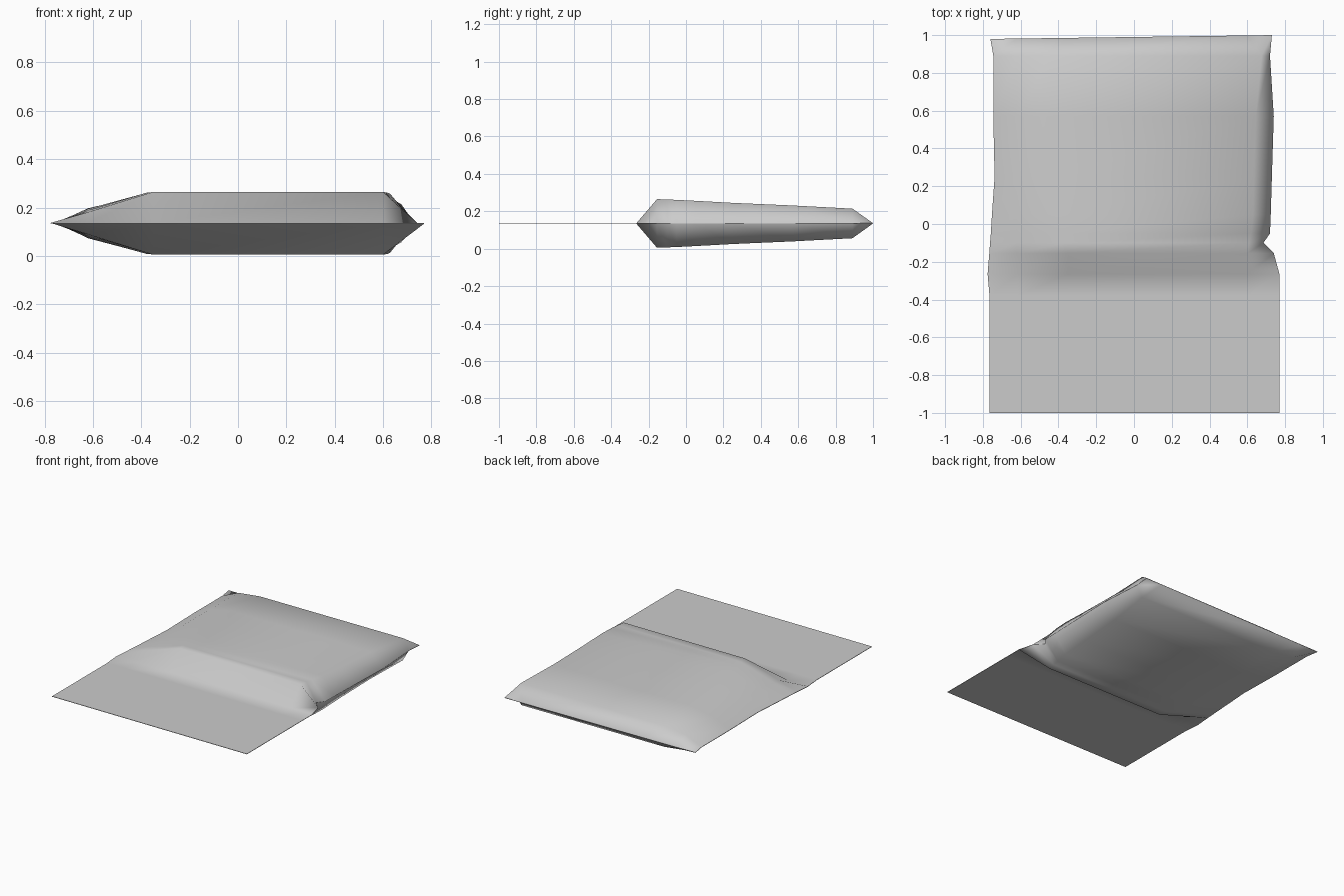
import bpy, bmesh

if "Cube" in bpy.data.objects:
    bpy.data.objects.remove(bpy.data.objects["Cube"])

MID = 0.135    # height of the seam plane
THIN = 0.0015  # half thickness of the flat sheet

# Rows along the pouch: y, five x positions, bulge at the three inner columns
ROWS = [
    (-1.00, (-.765, -.62, -.35, .60, .77), (0, 0, 0)),
    (-0.38, (-.765, -.62, -.35, .60, .77), (0, 0, 0)),
    (-0.265, (-.775, -.62, -.35, .60, .77), (0, 0, 0)),
    (-0.155, (-.766, -.62, -.35, .60, .74), (.046, .13, .13)),
    (-0.10, (-.762, -.62, -.36, .61, .685), (.05, .128, .128)),
    (-0.05, (-.758, -.62, -.38, .62, .72), (.054, .126, .126)),
    (0.05, (-.752, -.62, -.40, .63, .724), (.060, .120, .121)),
    (0.25, (-.738, -.62, -.42, .635, .73), (.062, .109, .110)),
    (0.57, (-.745, -.62, -.45, .645, .74), (.060, .093, .096)),
    (0.89, (-.745, -.62, -.45, .675, .72), (.055, .075, .079)),
    (1.00, (-.76, -.62, -.35, .60, .73), (0, 0, 0)),
]

material = bpy.data.materials.new("plain grey")
material.diffuse_color = (0.6, 0.6, 0.6, 1)
material.use_nodes = True
material.node_tree.nodes["Principled BSDF"].inputs["Base Color"].default_value = material.diffuse_color

bm = bmesh.new()


def add_sheet(side):
    """One skin of the pouch; side is 1 for the top and -1 for the bottom."""
    grid = []
    for y, xs, bulge in ROWS:
        row = []
        for x, h in zip(xs, (0, *bulge, 0)):
            # far edge is slightly slanted
            yy = y - (0.01 - 0.0135 * (x - 0) if y == 1 else 0)
            row.append(bm.verts.new((x, min(yy, 1), MID + side * max(h, THIN))))
        grid.append(row)
    for r0, r1 in zip(grid, grid[1:]):
        for i in range(4):
            bm.faces.new((r0[i], r0[i + 1], r1[i + 1], r1[i])[::side])
    # outline running round the sheet, used for the seam
    return (grid[0] + [r[-1] for r in grid[1:-1]]
            + grid[-1][::-1] + [r[0] for r in grid[-2:0:-1]])


# Padded pouch with flat flap: two mirrored skins joined by a thin seam
top, bottom = add_sheet(1), add_sheet(-1)
for i in range(len(top)):
    j = (i + 1) % len(top)
    bm.faces.new((bottom[i], bottom[j], top[j], top[i]))
bmesh.ops.recalc_face_normals(bm, faces=bm.faces)

mesh = bpy.data.meshes.new("padded_pouch")
bm.to_mesh(mesh)
bm.free()
mesh.materials.append(material)
pouch = bpy.data.objects.new("padded_pouch", mesh)
bpy.context.collection.objects.link(pouch)

# Soft shading with crisp outer seam
bpy.context.view_layer.objects.active = pouch
pouch.select_set(True)
bpy.ops.object.shade_smooth_by_angle(angle=1.0)
